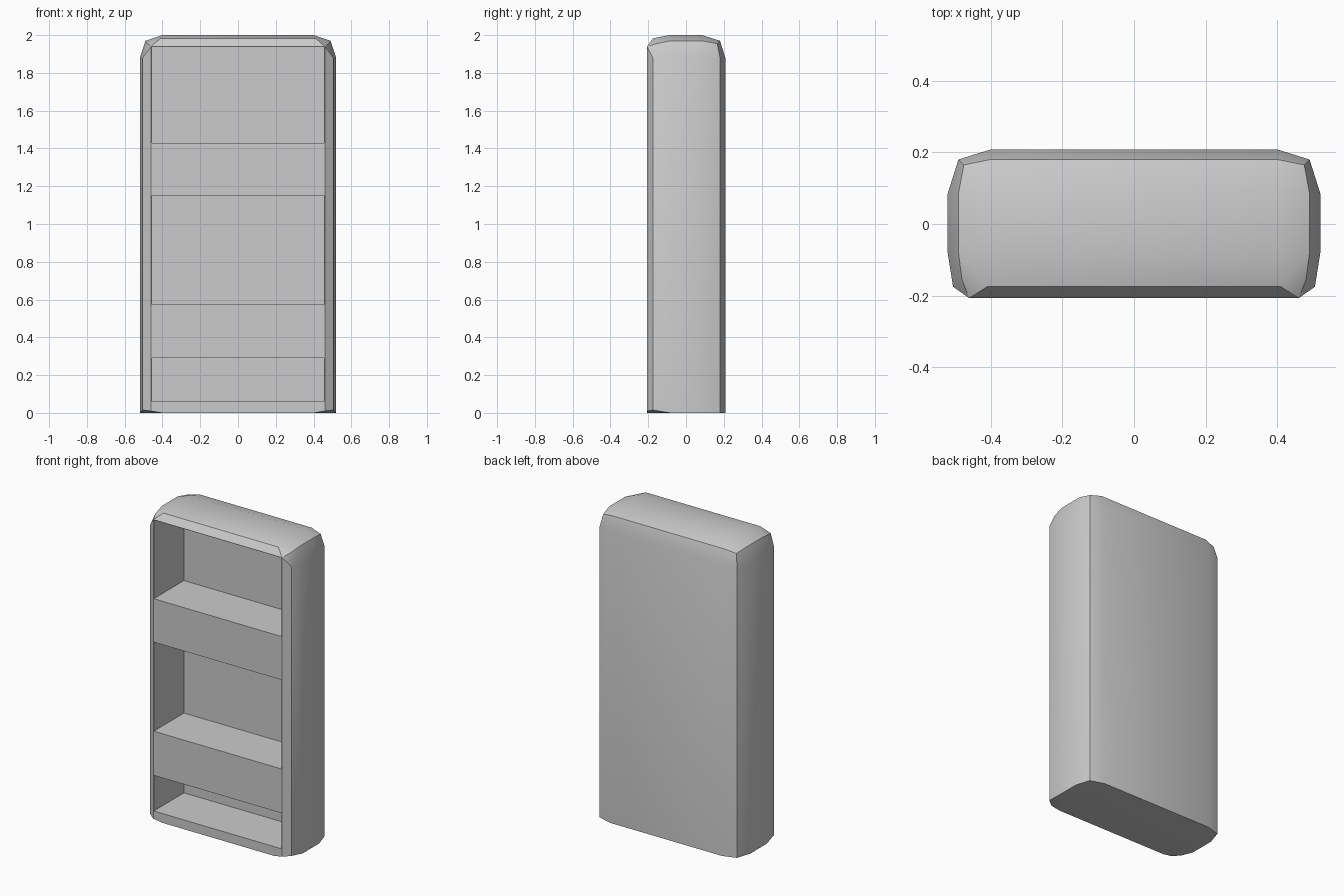
import bpy, bmesh
from math import radians

if "Cube" in bpy.data.objects:
    bpy.data.objects.remove(bpy.data.objects["Cube"])

# Right half of the cushioned body; mirrored in x and wrapped in a hull
HALF = [
    # back panel and its seams
    (.40, .208, 0), (.40, .208, 1.88), (.49, .18, 0), (.49, .18, 1.88),
    (.40, .18, 1.97), (.475, .165, 1.955),
    # side panel
    (.52, .085, 0), (.52, .085, 1.88), (.52, -.08, 0), (.52, -.08, 1.88),
    (.49, .085, 1.97), (.49, -.08, 1.97),
    # top panel
    (.40, .085, 2), (.40, -.09, 2),
    # flat front and its chamfer
    (.505, -.175, .015), (.505, -.175, 1.88), (.48, -.155, 1.955),
    (.41, -.175, 1.983), (.46, -.207, .01), (.46, -.207, 1.94), (.40, -.207, 0),
]
OPENINGS = [(.06, .29), (.575, 1.15), (1.43, 1.938)]
FRONT, BACK, HALF_WIDTH = -.3, .10, .456


def hull_object(name, points):
    bm = bmesh.new()
    for p in points:
        bm.verts.new(p)
    res = bmesh.ops.convex_hull(bm, input=bm.verts[:])
    loose = [v for v in bm.verts if not v.link_faces]
    bmesh.ops.delete(bm, geom=loose, context='VERTS')
    bmesh.ops.dissolve_limit(bm, angle_limit=radians(.5), verts=bm.verts[:], edges=bm.edges[:])
    bmesh.ops.recalc_face_normals(bm, faces=bm.faces[:])
    mesh = bpy.data.meshes.new(name)
    bm.to_mesh(mesh)
    bm.free()
    obj = bpy.data.objects.new(name, mesh)
    bpy.context.collection.objects.link(obj)
    return obj


body = hull_object("bookcase_body", [(s * x, y, z) for s in (-1, 1) for x, y, z in HALF])
bpy.context.view_layer.objects.active = body
body.select_set(True)

# Shelf recesses cut into the front
for low, high in OPENINGS:
    cutter = hull_object("shelf_cutter", [(x, y, z) for x in (-HALF_WIDTH, HALF_WIDTH)
                                          for y in (FRONT, BACK) for z in (low, high)])
    cutter.hide_render = True
    mod = body.modifiers.new("shelf_recess", 'BOOLEAN')
    mod.operation = 'DIFFERENCE'
    mod.solver = 'EXACT'
    mod.object = cutter
    bpy.ops.object.modifier_apply(modifier=mod.name)
    bpy.data.objects.remove(cutter)

# Soft panels with crisp seams
bpy.ops.object.shade_smooth_by_angle(angle=radians(30))
